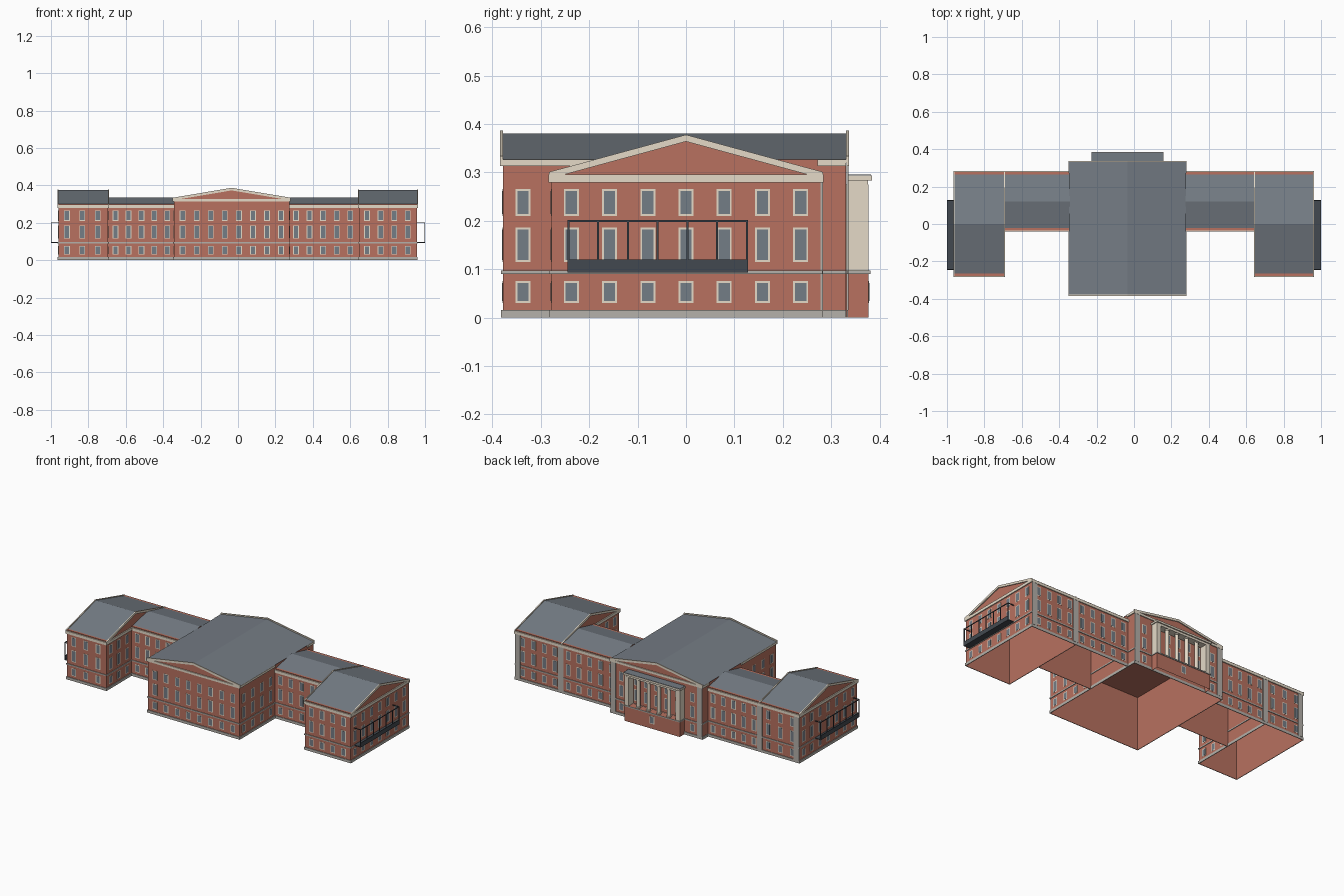
import bpy
import bmesh
from mathutils import Vector, Matrix

if "Cube" in bpy.data.objects:
    bpy.data.objects.remove(bpy.data.objects["Cube"])


def material(name, rgb):
    m = bpy.data.materials.new(name)
    m.use_nodes = True
    m.diffuse_color = (*rgb, 1)
    m.node_tree.nodes["Principled BSDF"].inputs["Base Color"].default_value = (*rgb, 1)
    return m


BRICK = material("brick red", (0.48, 0.165, 0.115))
CREAM = material("cream trim", (0.78, 0.7, 0.575))
STONE = material("grey stone", (0.46, 0.44, 0.405))
SLATE = material("slate roof", (0.175, 0.2, 0.23))
GLASS = material("window glass", (0.175, 0.205, 0.24))
IRON = material("dark iron", (0.055, 0.066, 0.08))
GAP = 0.0004  # keeps trim just clear of the wall behind it


def finish(name, bm, *mats):
    bmesh.ops.recalc_face_normals(bm, faces=bm.faces)
    mesh = bpy.data.meshes.new(name)
    bm.to_mesh(mesh)
    bm.free()
    for m in mats:
        mesh.materials.append(m)
    ob = bpy.data.objects.new(name, mesh)
    bpy.context.collection.objects.link(ob)


def add_box(bm, x, y, z, index=0):
    size = Vector((x[1] - x[0], y[1] - y[0], z[1] - z[0]))
    mid = Vector((sum(x) / 2, sum(y) / 2, sum(z) / 2))
    made = bmesh.ops.create_cube(bm, size=1, matrix=Matrix.LocRotScale(mid, None, size))
    for f in {f for v in made["verts"] for f in v.link_faces}:
        f.material_index = index


def boxes(name, mat, *items):
    bm = bmesh.new()
    for item in items:
        add_box(bm, *item)
    finish(name, bm, mat)


def grow(span, d):
    return (span[0] - d, span[1] + d)


def strips(x, y, z, d, front=True, ends=True):
    """Bands of depth d that run round the outside of a block."""
    wide = grow(x, d if ends else 0)
    items = [(wide, (y[1] + GAP, y[1] + d), z)]
    if front:
        items.append((wide, (y[0] - d, y[0] - GAP), z))
    if ends:
        items += [((x[0] - d, x[0] - GAP), y, z), ((x[1] + GAP, x[1] + d), y, z)]
    return items


def prism(name, profile, axis, span, *mats):
    """Extrude a (sideways, z) profile; upward faces take the second material."""
    bm = bmesh.new()
    place = (lambda u, a, z: (a, u, z)) if axis == "x" else (lambda u, a, z: (u, a, z))
    rings = [[bm.verts.new(place(u, a, z)) for u, z in profile] for a in span]
    for ring in rings:
        bm.faces.new(ring)
    n = len(profile)
    for i in range(n):
        j = (i + 1) % n
        bm.faces.new((rings[0][i], rings[0][j], rings[1][j], rings[1][i]))
    bmesh.ops.recalc_face_normals(bm, faces=bm.faces)
    for f in bm.faces:
        f.material_index = int(len(mats) > 1 and f.normal.z > 0.1)
    finish(name, bm, *mats)


def gable_roof(name, axis, across, along, eave, ridge):
    mid = sum(across) / 2
    prism(name, [(across[0], eave), (mid, ridge), (across[1], eave)], axis, along, BRICK, SLATE)


def raking_cornice(name, axis, across, at, out, eave, ridge, t=0.014):
    mid = sum(across) / 2
    (a, b) = across
    prism(name, [(a, eave - t), (a, eave), (mid, ridge), (b, eave), (b, eave - t), (mid, ridge - t)],
          axis, (at, at + out * 0.006), CREAM)


ROWS = [(0.03, 0.076), (0.115, 0.186), (0.21, 0.266)]


def windows(name, axis, wall, out, centres, rows=ROWS, half=0.0155):
    """Framed windows on a wall lying at a constant x or y, facing the out sign."""
    bm = bmesh.new()
    for c in centres:
        for row in rows:
            for depth, inset, index in ((0.0012, 0, 0), (0.0018, 0.004, 1)):
                deep = sorted((wall + out * GAP, wall + out * depth))
                wide, tall = (c - half + inset, c + half - inset), grow(row, -inset)
                add_box(bm, *((deep, wide, tall) if axis == "x" else (wide, deep, tall)), index)
    finish(name, bm, CREAM, GLASS)


def spread(a, b, n):
    return [a + (b - a) * i / (n - 1) for i in range(n)]


def walls(name, x, y, top):
    """A brick shell, open underneath."""
    bm = bmesh.new()
    add_box(bm, x, y, (0, top))
    bm.normal_update()
    bmesh.ops.delete(bm, geom=[f for f in bm.faces if f.normal.z < -0.5], context="FACES")
    finish(name + "_walls", bm, BRICK)


def block(name, x, y, top, ends=True):
    walls(name, x, y, top)
    boxes(name + "_plinth", STONE, *strips(x, y, (0, 0.016), 0.004, ends=ends))
    boxes(name + "_string_course", STONE, *strips(x, y, (0.09, 0.097), 0.004, ends=ends))


WING_Y, LINK_Y, MAIN_Y = (-0.278, 0.278), (-0.035, 0.278), (-0.378, 0.331)
MAIN_X = (-0.343, 0.275)
FRONT, BACK = -1, 1

# End wings, with gables facing the two sides
WINGS = {"right_wing": (-0.96, -0.695, -1, spread(-0.915, -0.75, 3)),
         "left_wing": (0.648, 0.956, 1, spread(0.69, 0.908, 4))}
for name, (x0, x1, side, cols) in WINGS.items():
    block(name, (x0, x1), WING_Y, 0.301)
    boxes(name + "_cornice", CREAM, *strips((x0, x1), WING_Y, (0.279, 0.296), 0.006))
    gable_roof(name + "_roof", "x", (-0.272, 0.272), (x0, x1), 0.299, 0.374)
    for label, at, out in (("west", x0, -1), ("east", x1, 1)):
        raking_cornice(f"{name}_{label}_rake", "x", (-0.283, 0.283), at, out, 0.301, 0.378)
    outer, inner = (x0, x1) if side < 0 else (x1, x0)
    windows(name + "_front_windows", "y", WING_Y[0], FRONT, cols)
    windows(name + "_back_windows", "y", WING_Y[1], BACK, cols)
    windows(name + "_side_windows", "x", outer, side, spread(-0.237, 0.237, 7))
    windows(name + "_court_windows", "x", inner, -side, spread(-0.237, -0.08, 3))

# Lower links between the wings and the main block
LINKS = {"right_link": (-0.695, -0.343, spread(-0.655, -0.378, 5)),
         "left_link": (0.275, 0.648, spread(0.31, 0.6, 5))}
for name, (x0, x1, cols) in LINKS.items():
    block(name, (x0, x1), LINK_Y, 0.301, ends=False)
    boxes(name + "_cornice", CREAM, *strips((x0, x1), LINK_Y, (0.279, 0.296), 0.006, ends=False))
    gable_roof(name + "_roof", "x", grow(LINK_Y, -0.006), (x0, x1), 0.299, 0.334)
    windows(name + "_front_windows", "y", LINK_Y[0], FRONT, cols)
    windows(name + "_back_windows", "y", LINK_Y[1], BACK, cols)

# Main block, with gables facing front and back
block("main_block", MAIN_X, MAIN_Y, 0.327)
trim_x = grow(MAIN_X, 0.006)
CORNICE_Z = (0.313, 0.327)
returns = [(x, y, CORNICE_Z) for x in ((trim_x[0], MAIN_X[0] - GAP), (MAIN_X[1] + GAP, trim_x[1]))
           for y in ((MAIN_Y[0], -0.04), (0.272, MAIN_Y[1]))]
boxes("main_cornice", CREAM, *strips(trim_x, MAIN_Y, CORNICE_Z, 0.006, ends=False), *returns)
gable_roof("main_roof", "y", grow(MAIN_X, 0.004), MAIN_Y, 0.327, 0.38)
for label, at, out in (("front", MAIN_Y[0], -1), ("back", MAIN_Y[1], 1)):
    raking_cornice(f"main_{label}_rake", "y", trim_x, at, out, 0.334, 0.387)
windows("main_front_windows", "y", MAIN_Y[0], FRONT, spread(-0.296, 0.23, 8))
windows("main_back_windows", "y", MAIN_Y[1], BACK, (-0.275, 0.205))
for label, at, out in (("right", MAIN_X[0], -1), ("left", MAIN_X[1], 1)):
    windows(f"main_{label}_windows", "x", at, out, spread(-0.337, -0.08, 4))

# Flat stone pilasters along the back
pilasters = [((c - 0.017, c + 0.017), (y + GAP, y + 0.005), (0.016, top))
             for c, y, top in ((-0.943, 0.278, 0.279), (-0.695, 0.278, 0.279), (0.648, 0.278, 0.279),
                               (0.939, 0.278, 0.279), (-0.326, 0.331, 0.313), (0.258, 0.331, 0.313))]
boxes("back_pilasters", STONE, *pilasters)

# Raised portico at the back
PX, PY = (-0.222, 0.152), (0.331, 0.377)
walls("portico_base", PX, PY, 0.096)
boxes("portico_string_course", STONE, *strips(PX, PY, (0.09, 0.097), 0.004, front=False))
windows("portico_base_window", "y", PY[1], BACK, (-0.035,), ROWS[:1])
columns = spread(-0.208, 0.138, 6)
bays = [(a + b) / 2 for a, b in zip(columns, columns[1:])]
windows("portico_windows", "y", MAIN_Y[1], BACK, bays, ROWS[1:])
boxes("portico_end_piers", CREAM, *[((c - 0.014, c + 0.014), PY, (0.096, 0.275))
                                    for c in (columns[0], columns[-1])])
bm = bmesh.new()
for c in columns[1:-1]:
    for radius, z0, z1 in ((0.0105, 0.096, 0.268), (0.014, 0.264, 0.272), (0.014, 0.096, 0.103)):
        bmesh.ops.create_cone(bm, cap_ends=True, segments=12, radius1=radius, radius2=radius,
                              depth=z1 - z0, matrix=Matrix.Translation((c, 0.361, (z0 + z1) / 2)))
finish("portico_columns", bm, CREAM)
boxes("portico_entablature", CREAM,
      (PX, grow(PY, -GAP), (0.27, 0.285)),
      (grow(PX, 0.006), (0.332, 0.384), (0.283, 0.294)))
boxes("portico_roof", SLATE, (grow(PX, 0.004), (0.332, 0.382), (0.293, 0.296)))

# Iron balconies on the outer sides
for name, wall, edge in (("right", -0.9605, -1), ("left", 0.9565, 1)):
    y0, y1 = -0.245, 0.128
    floor_x = sorted((wall, edge))
    rail_x = sorted((edge * 0.996, edge))
    bars = [(floor_x, (y0, y1), (0.093, 0.098)),
            (rail_x, (y0, y1), (0.093, 0.12)),
            (rail_x, (y0, y1), (0.198, 0.202))]
    for y in spread(y0 + 0.002, y1 - 0.002, 7):
        bars.append((rail_x, grow((y, y), 0.002), (0.12, 0.2)))
    for y in (y0 + 0.002, y1 - 0.002):
        bars.append((floor_x, grow((y, y), 0.002), (0.198, 0.202)))
    boxes(name + "_balcony", IRON, *bars)
